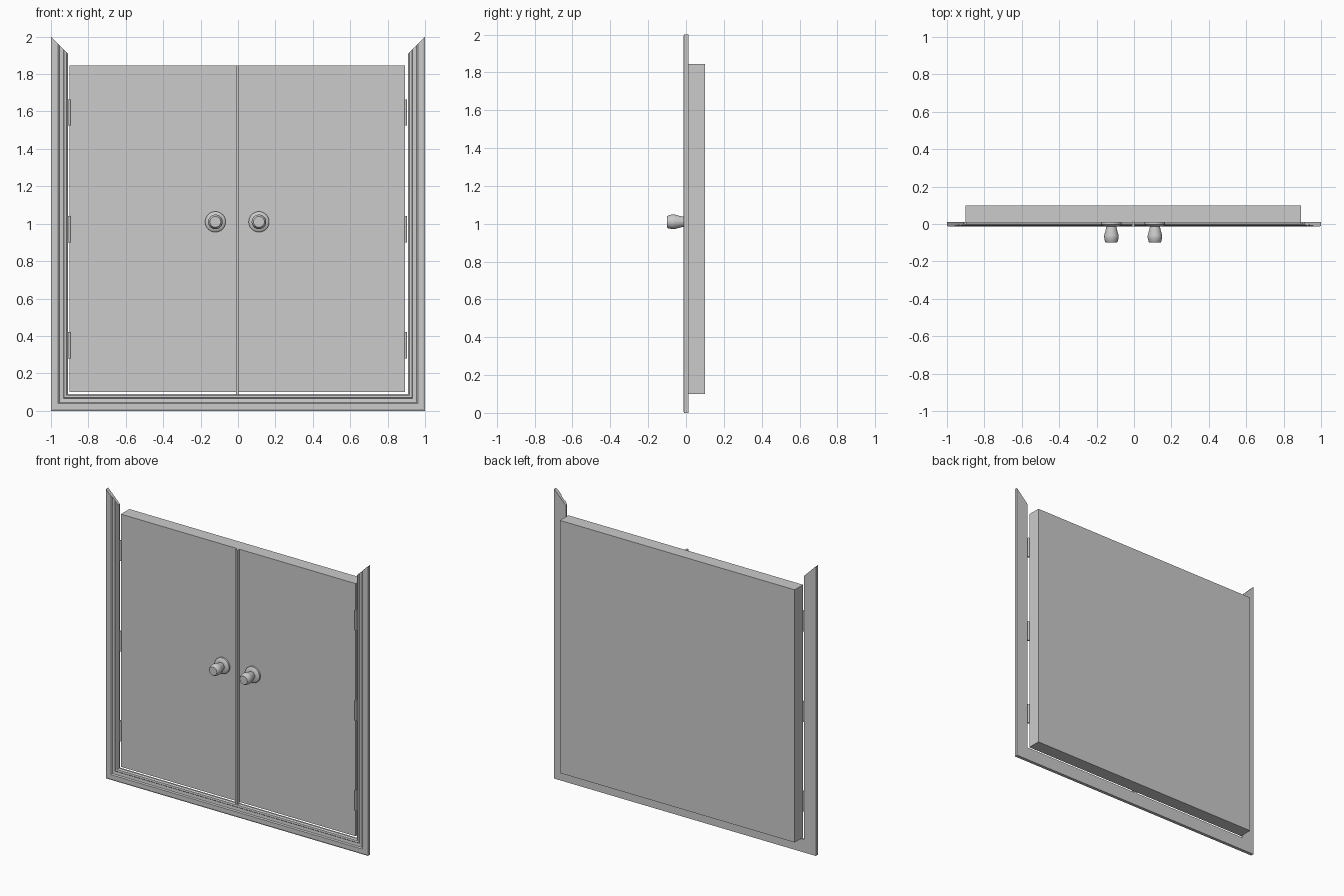
import bpy, bmesh, math
from mathutils import Vector

cube = bpy.data.objects.get("Cube")
if cube:
    bpy.data.objects.remove(cube)

grey = bpy.data.materials.new("plain grey")
grey.use_nodes = True
colour = (0.6, 0.6, 0.6, 1)
grey.diffuse_color = colour
grey.node_tree.nodes["Principled BSDF"].inputs["Base Color"].default_value = colour


def finish(name, bm, smooth=False):
    bmesh.ops.recalc_face_normals(bm, faces=bm.faces)
    mesh = bpy.data.meshes.new(name)
    bm.to_mesh(mesh)
    bm.free()
    mesh.materials.append(grey)
    obj = bpy.data.objects.new(name, mesh)
    bpy.context.collection.objects.link(obj)
    if smooth:
        bpy.ops.object.select_all(action="DESELECT")
        obj.select_set(True)
        bpy.context.view_layer.objects.active = obj
        bpy.ops.object.shade_smooth_by_angle(angle=math.radians(35))
    return obj


def box(name, low, high):
    bm = bmesh.new()
    bmesh.ops.create_cube(bm, size=1)
    low, high = Vector(low), Vector(high)
    for v in bm.verts:
        v.co = (low + high) / 2 + v.co * (high - low)
    return finish(name, bm)


def lathe(name, profile, x, z, sides=32):
    """Turn (radius, y) points about an axis running front to back."""
    bm = bmesh.new()
    rings = []
    for r, y in profile:
        angles = [2 * math.pi * i / sides for i in range(sides)]
        rings.append([bm.verts.new((x + r * math.cos(a), y, z + r * math.sin(a)))
                      for a in angles])
    for a, b in zip(rings, rings[1:]):
        for i in range(sides):
            j = (i + 1) % sides
            bm.faces.new((a[i], a[j], b[j], b[i]))
    bm.faces.new(rings[0])
    bm.faces.new(rings[-1])
    return finish(name, bm, True)


# Moulded casing: one profile (inset, y) swept round three mitred sides
casing = [(0, 0.012), (0, -0.01), (0.01, -0.014), (0.038, -0.014), (0.045, -0.008),
          (0.066, -0.006), (0.07, -0.01), (0.082, -0.008), (0.09, 0), (0.09, 0.012)]
corners = [(-1, 2, 1, -1), (-1, 0, 1, 1), (1, 0, -1, 1), (1, 2, -1, -1)]
bm = bmesh.new()
loops = [[bm.verts.new((x + dx * u, y, z + dz * u)) for u, y in casing]
         for x, z, dx, dz in corners]
for a, b in zip(loops, loops[1:]):
    for i in range(len(casing)):
        j = (i + 1) % len(casing)
        bm.faces.new((a[i], a[j], b[j], b[i]))
bm.faces.new(loops[0])
bm.faces.new(loops[-1])
finish("door_casing", bm)

# Slab with the two door faces and the strip covering their meeting edge
box("door_core", (-0.9, 0.014, 0.1), (0.893, 0.1, 1.845))
box("right_door_face", (-0.9, 0.008, 0.1), (-0.006, 0.014, 1.845))
box("left_door_face", (0.0, 0.008, 0.1), (0.893, 0.014, 1.845))
box("meeting_strip", (-0.01, -0.014, 0.085), (0.004, 0.012, 1.845))

# Hinge knuckles in the gaps at both sides
for side, x in (("right", -0.902), ("left", 0.897)):
    for level, z in (("lower", 0.35), ("middle", 0.97), ("upper", 1.595)):
        bm = bmesh.new()
        bmesh.ops.create_cone(bm, cap_ends=True, segments=12, radius1=0.007,
                              radius2=0.007, depth=0.14)
        bmesh.ops.translate(bm, vec=(x, 0.005, z), verts=bm.verts)
        finish(f"{side}_{level}_hinge", bm, True)

# Turned knobs with a round backing plate
knob = [(0.055, 0.01), (0.055, -0.004), (0.045, -0.012), (0.027, -0.014),
        (0.03, -0.03), (0.039, -0.062), (0.039, -0.072), (0.034, -0.094), (0.029, -0.1)]
for side, x in (("right", -0.121), ("left", 0.112)):
    lathe(f"{side}_knob", knob, x, 1.01)
